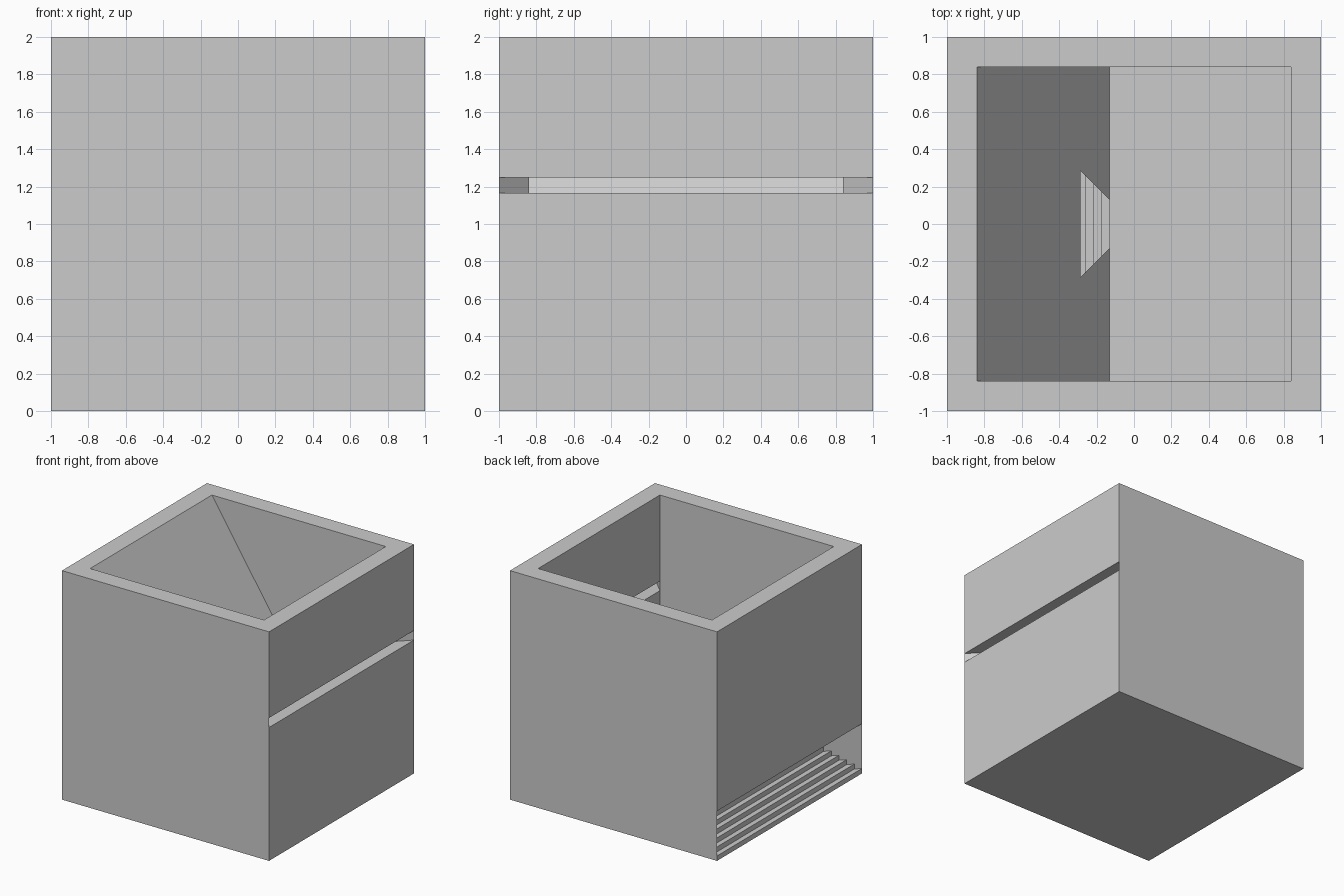
import bpy, bmesh

if "Cube" in bpy.data.objects:
    bpy.data.objects.remove(bpy.data.objects["Cube"])

STEP = 1 / 23          # rise and run of each stair
INNER = 0.84           # inside half width
FLOOR_X, FLOOR_Z = -1 + 20 * STEP, 21 * STEP


def prism(name, profile, half_width):
    """Extrude an x-z profile across y; half_width(x) gives the y extent."""
    bm = bmesh.new()
    a = [bm.verts.new((x, -half_width(x), z)) for x, z in profile]
    b = [bm.verts.new((x, half_width(x), z)) for x, z in profile]
    bm.faces.new(a)
    bm.faces.new(b[::-1])
    n = len(profile)
    for i in range(n):
        j = (i + 1) % n
        bm.faces.new((a[j], a[i], b[i], b[j]))
    bmesh.ops.recalc_face_normals(bm, faces=bm.faces[:])
    mesh = bpy.data.meshes.new(name)
    bm.to_mesh(mesh)
    bm.free()
    ob = bpy.data.objects.new(name, mesh)
    bpy.context.collection.objects.link(ob)
    return ob


def mitre(x):
    return abs(x) - 0.001


# Outer block
body = prism("box_body", [(-1, 0), (1, 0), (1, 2), (-1, 2)], lambda x: 1)

# Open-topped cavity with a sloping side and a flat floor
ramp = (2 - FLOOR_Z) / (FLOOR_X + INNER)
cavity = prism("cavity_cutter",
               [(-INNER, 2.1), (-INNER, 2), (FLOOR_X, FLOOR_Z),
                (INNER, FLOOR_Z), (INNER, 2.1)], lambda x: INNER)

# Mitred slot through the right wall
slot = prism("slot_cutter", [(0.7, 1.165), (1.05, 1.165), (1.05, 1.248), (0.7, 1.248)], mitre)

# Stair tunnel: stepped bottom, parallel sloping ceiling, narrowing inward
stairs = [(-1.05, STEP)]
for k in range(1, 21):
    x = -1 + k * STEP
    stairs += [(x, k * STEP), (x, (k + 1) * STEP)]
stairs[-1] = (FLOOR_X, FLOOR_Z + 0.02)
rise = 10 * STEP
stairs += [(FLOOR_X, FLOOR_X + 1 + rise), (-1, rise), (-1.05, rise)]
tunnel = prism("stair_cutter", stairs, mitre)

# Carve the block
bpy.context.view_layer.objects.active = body
for cutter in (cavity, slot, tunnel):
    cutter.hide_render = True
    mod = body.modifiers.new(cutter.name, 'BOOLEAN')
    mod.operation = 'DIFFERENCE'
    mod.solver = 'EXACT'
    mod.object = cutter
    bpy.ops.object.modifier_apply(modifier=mod.name)
    bpy.data.objects.remove(cutter)
